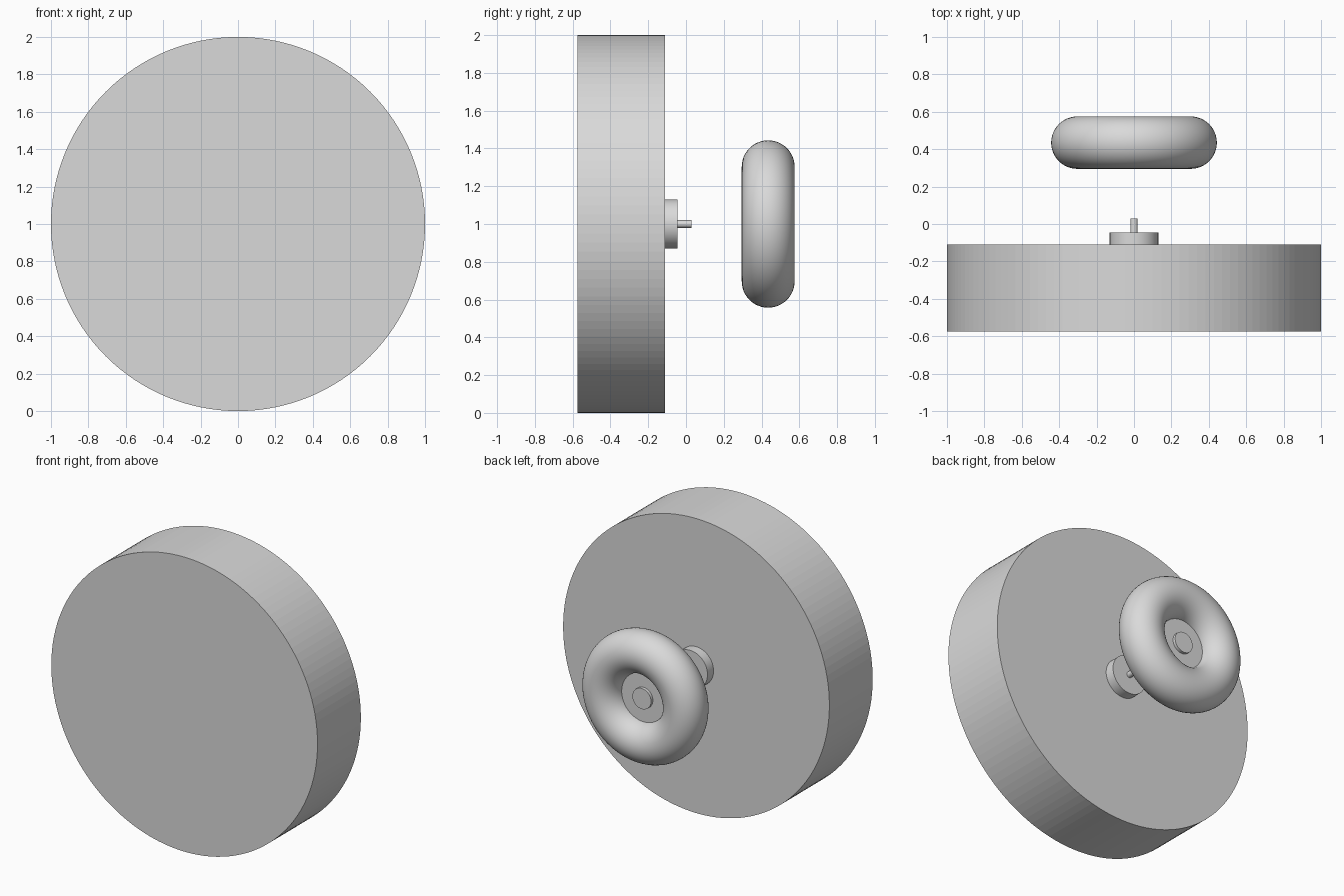
import bpy
from math import pi, radians

default = bpy.data.objects.get("Cube")
if default:
    bpy.data.objects.remove(default, do_unlink=True)

grey = bpy.data.materials.new("plain grey")
grey.use_nodes = True
colour = (0.7, 0.7, 0.7, 1)
grey.diffuse_color = colour
grey.node_tree.nodes["Principled BSDF"].inputs["Base Color"].default_value = colour

AXIS_Z = 1.0  # every part shares one axis along y


def disc(name, radius, y_front, y_back, sides):
    """Solid cylinder along y between two depths."""
    bpy.ops.mesh.primitive_cylinder_add(
        vertices=sides, radius=radius, depth=y_back - y_front,
        location=(0, (y_front + y_back) / 2, AXIS_Z), rotation=(pi / 2, 0, 0))
    obj = bpy.context.object
    obj.name = name
    obj.data.materials.append(grey)
    return obj


# Large drum at the front, with its stepped shaft
disc("drum", 1.0, -0.575, -0.11, 128)
collar = disc("collar", 0.13, -0.11, -0.045, 64)
pin = disc("pin", 0.02, -0.045, 0.03, 32)

# Separate wheel behind: rounded tyre, hub plate and cap
bpy.ops.mesh.primitive_torus_add(
    major_radius=0.303, minor_radius=0.14, major_segments=96, minor_segments=48,
    location=(0, 0.435, AXIS_Z), rotation=(pi / 2, 0, 0))
tyre = bpy.context.object
tyre.name = "tyre"
tyre.data.materials.append(grey)
hub = disc("hub_plate", 0.172, 0.415, 0.455, 64)
cap = disc("hub_cap", 0.07, 0.395, 0.475, 48)

# Smooth the rounded walls while keeping the rims crisp
for part in (collar, pin, tyre, hub, cap):
    bpy.ops.object.select_all(action="DESELECT")
    part.select_set(True)
    bpy.context.view_layer.objects.active = part
    bpy.ops.object.shade_smooth_by_angle(angle=radians(35))
